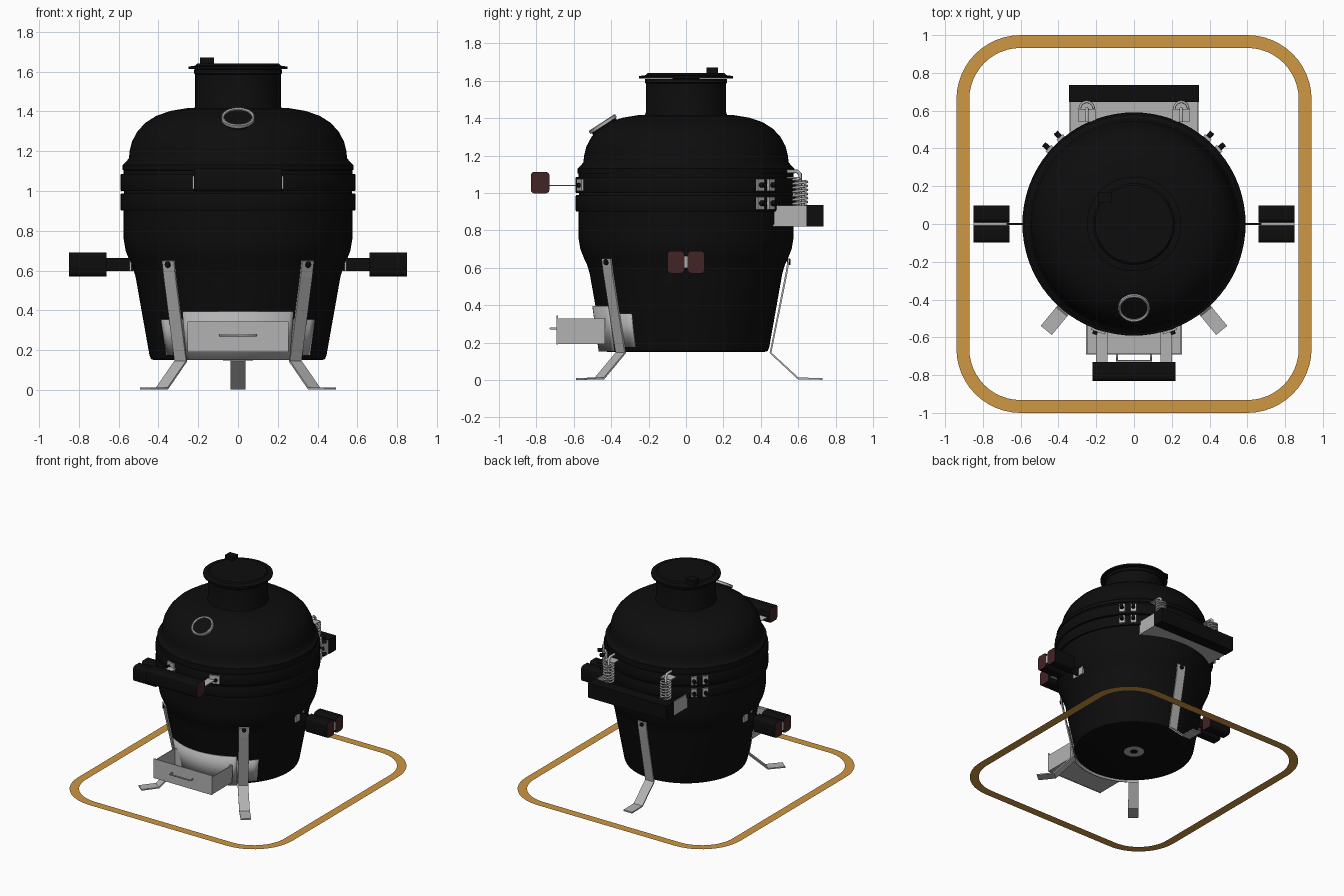
import bpy, bmesh
from math import sin, cos, pi, radians
from mathutils import Vector, Matrix

if "Cube" in bpy.data.objects:
    bpy.data.objects.remove(bpy.data.objects["Cube"])


def material(name, r, g, b):
    m = bpy.data.materials.new(name)
    m.use_nodes = True
    m.diffuse_color = (r, g, b, 1)
    m.node_tree.nodes["Principled BSDF"].inputs["Base Color"].default_value = (r, g, b, 1)
    return m


black = material("glazed_black", .004, .004, .004)
steel = material("brushed_steel", .45, .45, .45)
brown = material("dark_wood", .055, .017, .018)
tan = material("tan_edge", .62, .31, .055)


def finish(name, bm, mat, smooth=False, solid=0):
    bmesh.ops.recalc_face_normals(bm, faces=bm.faces)
    me = bpy.data.meshes.new(name)
    bm.to_mesh(me)
    bm.free()
    ob = bpy.data.objects.new(name, me)
    bpy.context.collection.objects.link(ob)
    me.materials.append(mat)
    if solid:
        mod = ob.modifiers.new("thickness", 'SOLIDIFY')
        mod.thickness, mod.offset = solid, 0
    if smooth:
        bpy.ops.object.select_all(action='DESELECT')
        ob.select_set(True)
        bpy.context.view_layer.objects.active = ob
        bpy.ops.object.shade_smooth_by_angle(angle=radians(35))
    return ob


def lathe(name, profile, mat, place=Matrix(), steps=72):
    bm = bmesh.new()
    vs = [bm.verts.new((r, 0, z)) for r, z in profile]
    es = [bm.edges.new(p) for p in zip(vs, vs[1:])]
    bmesh.ops.spin(bm, geom=vs + es, cent=(0, 0, 0), axis=(0, 0, 1),
                   angle=2 * pi, steps=steps)
    bmesh.ops.remove_doubles(bm, verts=bm.verts, dist=1e-4)
    bm.transform(place)
    return finish(name, bm, mat, True)


def box(name, centre, size, mat, turn=0):
    bm = bmesh.new()
    bmesh.ops.create_cube(bm, size=1)
    bm.transform(Matrix.Rotation(turn, 4, 'Z') @ Matrix.Translation(centre)
                 @ Matrix.Diagonal((*size, 1)))
    return finish(name, bm, mat)


def bolt(name, centre, axis, radius, depth, mat=black):
    bm = bmesh.new()
    bmesh.ops.create_cone(bm, cap_ends=True, segments=16, radius1=radius,
                          radius2=radius, depth=depth)
    bm.transform(Matrix.Translation(centre) @ Vector(axis).to_track_quat('Z', 'Y').to_matrix().to_4x4())
    return finish(name, bm, mat, True)


def rod(name, points, radius, mat):
    cu = bpy.data.curves.new(name, 'CURVE')
    cu.dimensions = '3D'
    cu.bevel_depth, cu.bevel_resolution, cu.use_fill_caps = radius, 2, True
    sp = cu.splines.new('POLY')
    sp.points.add(len(points) - 1)
    for p, co in zip(sp.points, points):
        p.co = (*co, 1)
    cu.materials.append(mat)
    ob = bpy.data.objects.new(name, cu)
    bpy.context.collection.objects.link(ob)


def arc_plate(name, r0, r1, half, z0, z1):
    bm = bmesh.new()
    cols = []
    for i in range(25):
        a = radians(-90 - half + 2 * half * i / 24)
        cols.append([bm.verts.new((r * cos(a), r * sin(a), z)) for r, z in ((r0, z0), (r1, z1))])
    for a, b in zip(cols, cols[1:]):
        bm.faces.new((a[0], b[0], b[1], a[1]))
    finish(name, bm, steel, True, .008)


def grip(name, centre, size):
    # Rounded along its length (x), with bare wood on both ends
    bm = bmesh.new()
    bmesh.ops.create_cube(bm, size=1)
    bm.transform(Matrix.Translation(centre) @ Matrix.Diagonal((*size, 1)))
    edges = [e for e in bm.edges if abs((e.verts[0].co - e.verts[1].co).x) > .01]
    bmesh.ops.bevel(bm, geom=edges, offset=.02, segments=4, profile=.5, affect='EDGES')
    for f in bm.faces:
        f.material_index = int(abs(f.normal.x) > .9)
    finish(name, bm, black, True).data.materials.append(brown)


# Ceramic body, lid and metal bands
lathe("base_bowl", [(0, .15), (.42, .15), (.437, .155), (.445, .175), (.515, .57),
      (.53, .62), (.545, .65), (.565, .7), (.575, .76), (.575, .98), (0, .98)], black)
lathe("domed_lid", [(0, .98), (.572, .98), (.575, 1.1), (.568, 1.14), (.548, 1.165),
      (.545, 1.2), (.532, 1.25), (.505, 1.3), (.465, 1.343), (.41, 1.378),
      (.34, 1.402), (.25, 1.417), (0, 1.42)], black)
for name, z in (("lower_band", .945), ("upper_band", 1.042)):
    lathe(name, [(.56, z - .043), (.588, z - .043), (.591, z - .036), (.591, z + .036),
          (.588, z + .043), (.56, z + .043)], black)
lathe("lid_rim", [(.55, 1.1), (.58, 1.105), (.58, 1.13), (.55, 1.16)], black)

# Chimney and vent cap
lathe("chimney", [(.225, 1.40), (.215, 1.43), (.215, 1.585), (.22, 1.59), (.22, 1.61), (0, 1.61)], black)
lathe("vent_cap", [(0, 1.61), (.25, 1.612), (.25, 1.625), (.215, 1.63), (.205, 1.64), (0, 1.64)], black)
box("vent_knob", (-.155, .14, 1.65), (.07, .06, .04), black)

# Temperature gauge
tilt = Matrix.Translation((0, -.44, 1.36)) @ Matrix.Rotation(radians(33), 4, 'X')
lathe("gauge_ring", [(.07, 0), (.084, 0), (.084, .016), (.078, .02), (.07, .016), (.07, 0)], steel, tilt, 40)
lathe("gauge_face", [(0, -.015), (.075, -.015), (.075, .008), (0, .008)], black, tilt, 40)

# Three bent legs
for name, deg in (("left", -50.5), ("right", -129.5), ("back", 90)):
    bm = bmesh.new()
    rows = [[bm.verts.new((r, s * .038, z)) for s in (-1, 1)] for r, z in
            ((.55, .65), (.537, .57), (.452, .145), (.6, .008), (.73, .006))]
    for a, b in zip(rows, rows[1:]):
        bm.faces.new((a[0], a[1], b[1], b[0]))
    a = radians(deg)
    bm.transform(Matrix.Rotation(a, 4, 'Z'))
    finish(name + "_leg", bm, steel, False, .01)
    out = Vector((cos(a), sin(a), 0))
    bolt(name + "_leg_bolt", out * .55 + Vector((0, 0, .63)), out, .016, .02)

# Ash drawer and its curved surround
arc_plate("drawer_side_plate", .45, .483, 53, .175, .355)
arc_plate("drawer_surround", .463, .497, 34, .152, .395)
bm = bmesh.new()
bmesh.ops.create_cube(bm, size=1)
bmesh.ops.delete(bm, geom=[f for f in bm.faces if f.normal.z > .5], context='FACES')
bm.transform(Matrix.Translation((0, -.56, .262)) @ Matrix.Diagonal((.5, .25, .135, 1)))
finish("ash_drawer", bm, steel, False, .008)
box("drawer_front", (0, -.688, .267), (.51, .008, .153), steel)
rod("drawer_pull", [(-.09, -.69, .275), (-.09, -.725, .275), (.09, -.725, .275), (.09, -.69, .275)], .006, steel)

# Front lid handle
grip("front_handle", (0, -.78, 1.055), (.44, .1, .115))

for side, s in (("left", 1), ("right", -1)):
    box(side + "_front_arm", (s * .17, -.65, 1.04), (.06, .18, .006), steel)
    box(side + "_front_bracket", (0, -.597, 1.042), (.08, .012, .065), steel, s * radians(18.5))
    bolt(side + "_front_bolt", (s * .205, -.57, 1.042), (s * .32, -.95, 0), .012, .03)

    # Carrying handles made of two wooden halves
    for half, t in (("front", -1), ("back", 1)):
        grip(f"{side}_{half}_grip", (s * .755, t * .054, .63), (.19, .09, .12))
    box(side + "_carry_arm", (s * .6, 0, .63), (.15, .01, .065), black)
    box(side + "_carry_core", (s * .755, 0, .63), (.188, .016, .065), steel)
    box(side + "_carry_bracket", (s * .54, 0, .63), (.012, .11, .065), steel)

    # Band clamps beside the hinge
    for z in (.945, 1.042):
        for n, deg in enumerate((41.5, 49.5)):
            a = radians(deg if s > 0 else 180 - deg)
            out = Vector((cos(a), sin(a), 0))
            box(f"{side}_clamp_plate_{n}", (.598, 0, z), (.016, .045, .065), steel, a)
            bolt(f"{side}_clamp_bolt_{n}", out * .618 + Vector((0, 0, z)), out, .014, .04)

    # Hinge springs with hooked rods
    x, y = s * .25, .61
    rod(side + "_spring", [(x + .037 * cos(i * pi / 8), y + .037 * sin(i * pi / 8),
        .925 + i * .15 / 112) for i in range(113)], .007, steel)
    rod(side + "_spring_rod", [(x, y, .83), (x, y, 1.1), (x, .595, 1.115), (x, .54, 1.115)], .01, steel)
    box(side + "_spring_tab", (x, .575, 1.08), (.09, .07, .008), steel)
    box(side + "_hinge_cheek", (s * .337, .56, .877), (.008, .18, .11), steel)

# Rear hinge shelf
box("hinge_shelf", (0, .56, .826), (.68, .19, .01), steel)
box("hinge_bar", (0, .69, .878), (.69, .09, .115), black)

# Air inlet under the bowl
lathe("air_inlet", [(.03, .149), (.075, .149), (.075, .152), (.03, .152), (.03, .149)], steel, Matrix(), 32)

# Flat rounded cut-out border on the ground
bm = bmesh.new()


def rounded_loop(hx, hy, r):
    pts = []
    for k, (sx, sy) in enumerate(((1, 1), (-1, 1), (-1, -1), (1, -1))):
        for i in range(13):
            a = k * pi / 2 + i * pi / 24
            pts.append(bm.verts.new((sx * (hx - r) + r * cos(a), sy * (hy - r) + r * sin(a), 0)))
    return pts


outer, inner = rounded_loop(.94, 1, .34), rounded_loop(.872, .932, .272)
for i in range(len(outer)):
    j = (i + 1) % len(outer)
    bm.faces.new((outer[i], outer[j], inner[j], inner[i]))
border = finish("ground_border", bm, tan)
if border.data.polygons[0].normal.z < 0:
    border.data.flip_normals()
